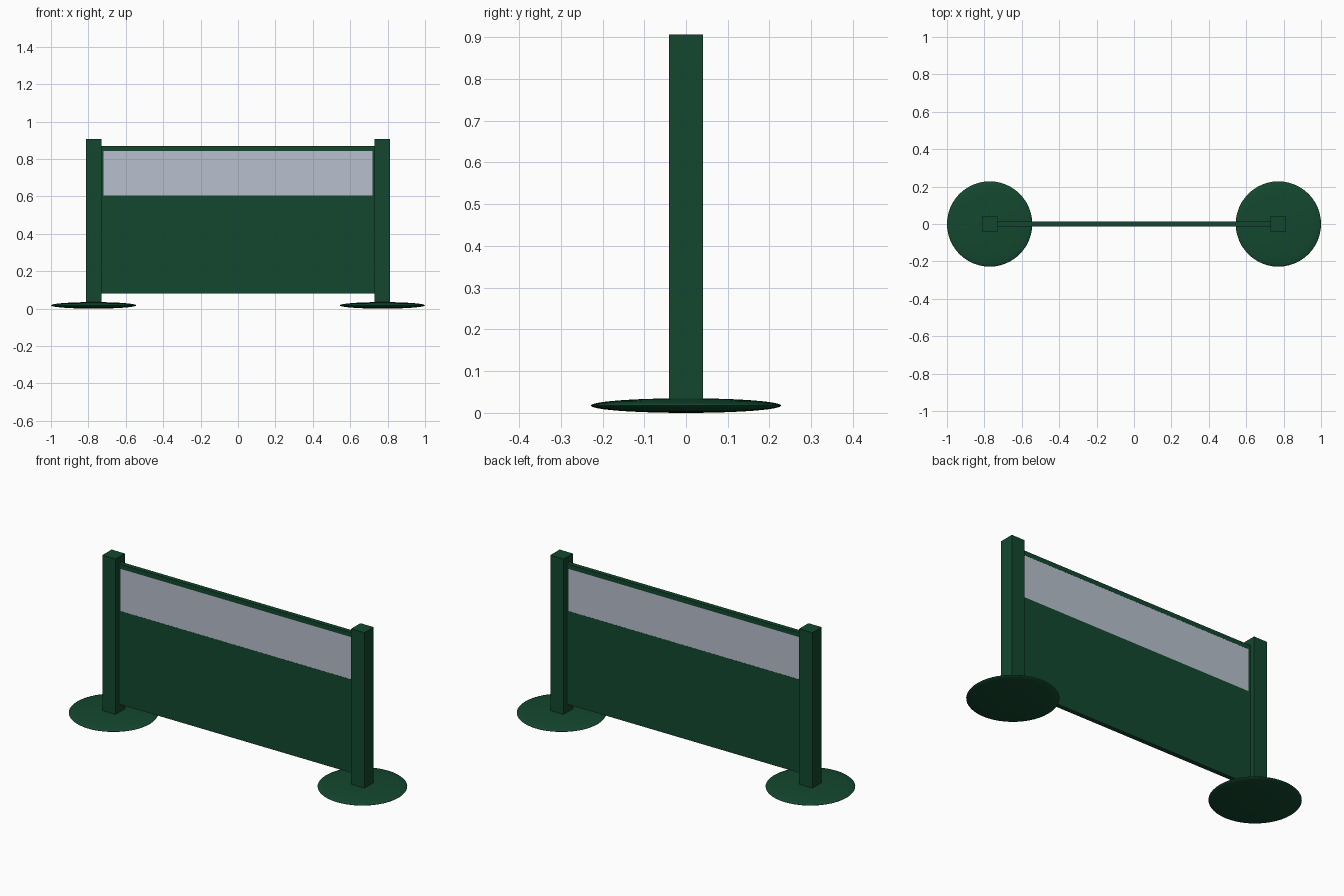
import bpy

if "Cube" in bpy.data.objects:
    bpy.data.objects.remove(bpy.data.objects["Cube"])


def material(name, rgba):
    m = bpy.data.materials.new(name)
    m.diffuse_color = rgba
    m.use_nodes = True
    m.node_tree.nodes["Principled BSDF"].inputs["Base Color"].default_value = m.diffuse_color
    return m


green = material("dark_green", (0.0065, 0.064, 0.028, 1))
clear = material("clear_pane", (0.48, 0.53, 0.61, 0.7))


def box(name, x, y, z, mat):
    """Box spanning the (low, high) pairs x, y and z."""
    spans = (x, y, z)
    bpy.ops.mesh.primitive_cube_add(size=1, location=[(a + b) / 2 for a, b in spans])
    o = bpy.context.object
    o.name = name
    o.scale = [b - a for a, b in spans]
    bpy.ops.object.transform_apply(location=False, rotation=False, scale=True)
    o.data.materials.append(mat)
    return o


POST_X, POST_HALF = 0.772, 0.041
INNER = POST_X - POST_HALF
WIN_X, WIN_LOW, WIN_HIGH = 0.72, 0.606, 0.843
THICK = (-0.0125, 0.0125)

for side, s in (("left", -1), ("right", 1)):
    # lens-shaped foot
    bpy.ops.mesh.primitive_uv_sphere_add(segments=48, ring_count=24, radius=1,
                                         location=(s * POST_X, 0, 0.0175))
    foot = bpy.context.object
    foot.name = side + "_foot"
    foot.scale = (0.228, 0.228, 0.0175)
    bpy.ops.object.transform_apply(location=False, rotation=False, scale=True)
    bpy.ops.object.shade_smooth_by_angle()
    foot.data.materials.append(green)
    # square post
    c = s * POST_X
    box(side + "_post", (c - POST_HALF, c + POST_HALF), (-POST_HALF, POST_HALF),
        (0.02, 0.906), green)
    # narrow stile beside the window
    box(side + "_stile", sorted((s * WIN_X, s * INNER)), THICK,
        (WIN_LOW, WIN_HIGH), green)

# solid lower panel, top rail and window pane
box("lower_panel", (-INNER, INNER), THICK, (0.082, WIN_LOW), green)
box("top_rail", (-INNER, INNER), THICK, (WIN_HIGH, 0.869), green)
box("window_pane", (-WIN_X, WIN_X), (-0.012, 0.012), (WIN_LOW, WIN_HIGH), clear)
